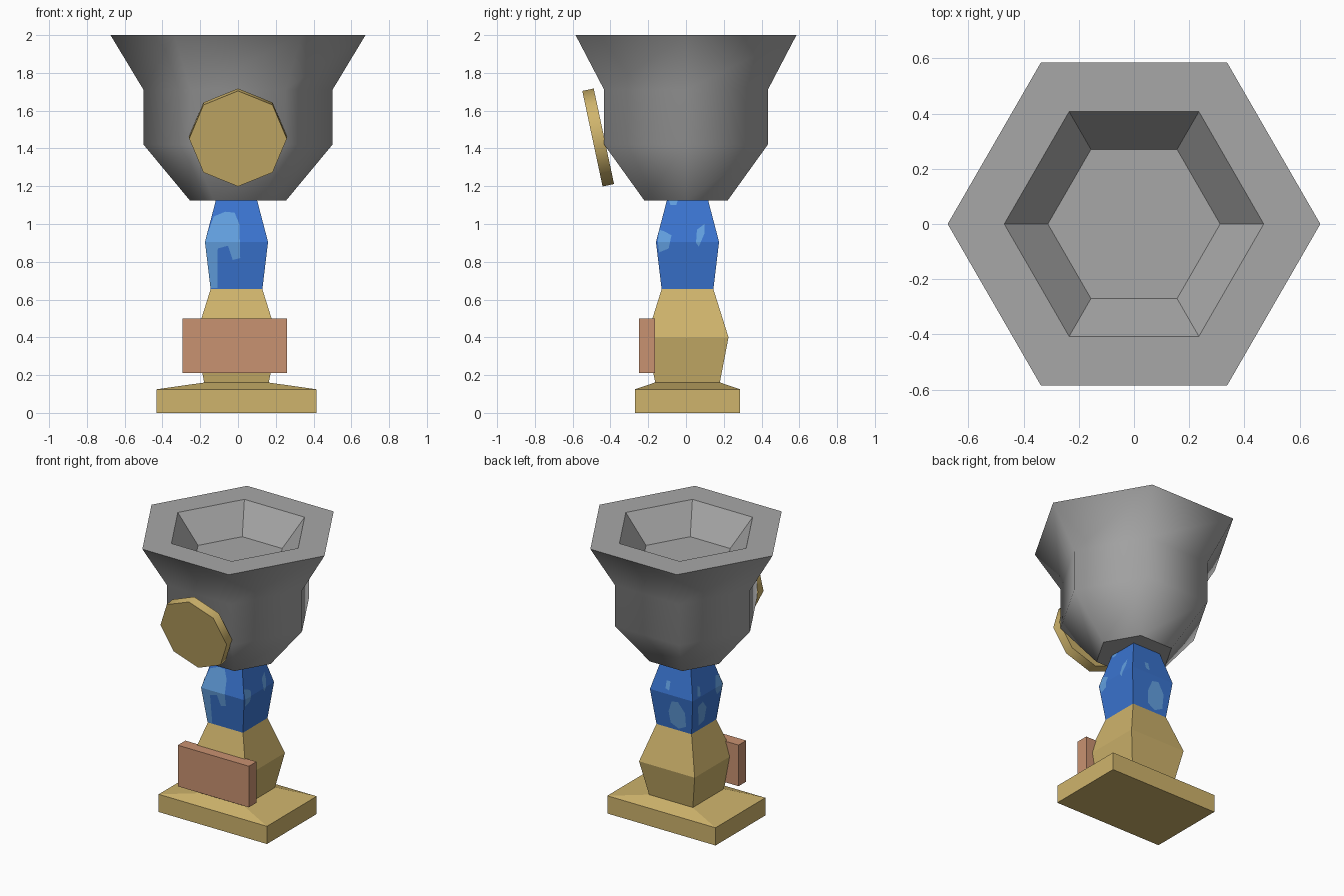
import bpy, bmesh, math
from mathutils import Matrix, Vector

cube = bpy.data.objects.get("Cube")
if cube:
    bpy.data.objects.remove(cube, do_unlink=True)


def material(name, srgb):
    m = bpy.data.materials.new(name)
    m.use_nodes = True
    col = [((c / 255 + 0.055) / 1.055) ** 2.4 for c in srgb] + [1]
    m.diffuse_color = col
    m.node_tree.nodes["Principled BSDF"].inputs["Base Color"].default_value = col
    return m


GREY = material("steel grey", (167, 167, 167))
GOLD = material("dull gold", (207, 180, 108))
COPPER = material("copper", (201, 146, 113))
BLUE = material("deep blue", (58, 116, 208))
LIGHT = material("light blue", (99, 161, 225))
OFFSET = Vector((-0.008, 0.008, 0))     # the stand sits slightly off the bowl's axis


def finish(bm, name, mat, recalc=True):
    if recalc:
        bmesh.ops.recalc_face_normals(bm, faces=bm.faces)
    me = bpy.data.meshes.new(name)
    bm.to_mesh(me)
    bm.free()
    ob = bpy.data.objects.new(name, me)
    bpy.context.collection.objects.link(ob)
    me.materials.append(mat)
    return ob


def loft(name, mat, rings, smooth_bands=0):
    """Skin closed rings of points; the first few bands may be smooth shaded."""
    bm = bmesh.new()
    loops = [[bm.verts.new(p) for p in ring] for ring in rings]
    n = len(loops[0])
    for k, (a, b) in enumerate(zip(loops, loops[1:])):
        for i in range(n):
            j = (i + 1) % n
            f = bm.faces.new((a[i], a[j], b[j], b[i]))
            f.smooth = k < smooth_bands
    bm.faces.new(loops[0][::-1])
    bm.faces.new(loops[-1])
    for e in bm.edges:
        e.smooth = all(f.smooth for f in e.link_faces)
    return finish(bm, name, mat)


def rect(z, hx, hy=None):
    hy = hx if hy is None else hy
    return [OFFSET + Vector((sx * hx, sy * hy, z))
            for sx, sy in ((-1, -1), (1, -1), (1, 1), (-1, 1))]


def hexagon(z, r):
    return [Vector((r * math.cos(i * math.pi / 3), r * math.sin(i * math.pi / 3), z))
            for i in range(6)]


# Stand: plinth, lower stem and blue grip
loft("base_plinth", GOLD, [rect(0, .4225, .2775), rect(.125, .4225, .2775), rect(.16, .175)])
loft("lower_stem", GOLD, [rect(.155, .17), rect(.40, .217), rect(.655, .137)])
GRIP = [(.655, .137), (.905, .167), (1.13, .108)]
loft("blue_grip", BLUE, [rect(z, h) for z, h in GRIP])

# Bowl: smooth outer wall, flat rim, faceted hollow
loft("bowl", GREY, [hexagon(z, r) for z, r in (
    (1.125, .255), (1.42, .50), (1.71, .50), (2, .675), (2, .47), (1.81, .312))],
    smooth_bands=3)

# Name plate
bm = bmesh.new()
bmesh.ops.create_cube(bm, size=1, matrix=Matrix.Translation((-.0175, -.2075, .355))
                      @ Matrix.Diagonal((.555, .085, .29, 1)))
finish(bm, "front_plate", COPPER)

# Tilted eight-sided medallion with a soft edge
bm = bmesh.new()
bmesh.ops.create_cone(bm, cap_ends=True, segments=8, radius1=.2585, radius2=.2585, depth=.062,
                      matrix=Matrix.Translation((0, -.465, 1.458))
                      @ Matrix.Rotation(math.radians(90 + 12), 4, 'X'))
for f in bm.faces:
    f.smooth = len(f.verts) == 4
for e in bm.edges:
    e.smooth = all(f.smooth for f in e.link_faces)
finish(bm, "medallion", GOLD)


# Light patches lying on the grip's four sides
def grip_half(z):
    (z0, h0), (z1, h1), (z2, h2) = GRIP
    if z < z1:
        return h0 + (h1 - h0) * (z - z0) / (z1 - z0)
    return h1 + (h2 - h1) * (z - z1) / (z2 - z1)


def patch(name, turn, outline):
    bm = bmesh.new()
    bm.faces.new([bm.verts.new((u, 0, z)) for u, z in outline])
    bmesh.ops.triangulate(bm, faces=bm.faces)
    bmesh.ops.bisect_plane(bm, geom=bm.verts[:] + bm.edges[:] + bm.faces[:],
                           plane_co=(0, 0, GRIP[1][0]), plane_no=(0, 0, 1))
    for f in bm.faces:
        f.normal_update()
    bmesh.ops.reverse_faces(bm, faces=[f for f in bm.faces if f.normal.y > 0])
    for v in bm.verts:
        h = grip_half(v.co.z)
        v.co.x = max(-h, min(h, v.co.x))
        v.co.y = -h - .003
    bmesh.ops.transform(bm, verts=bm.verts, matrix=Matrix.Translation(OFFSET)
                        @ Matrix.Rotation(turn * math.pi / 2, 4, 'Z'))
    finish(bm, name, LIGHT, recalc=False)


patch("front_patch", 0, [(-.12, 1.04), (-.06, 1.065), (-.01, 1.06), (.015, 1), (.02, .82),
                         (-.02, .81), (-.045, .885), (-.1, .87), (-.12, .8), (-.1, .73),
                         (-.1, .66), (-.14, .66), (-.14, .74), (-.16, .86), (-.17, .92)])
patch("left_patch_edge", 1, [(-.165, .97), (-.12, .96), (-.085, .94), (-.1, .87), (-.15, .85)])
patch("left_patch_middle", 1, [(.045, .9), (.05, .97), (.09, 1), (.09, .95), (.06, .88)])
patch("left_patch_top", 1, [(-.1, 1.13), (-.09, 1.1), (-.06, 1.1), (-.05, 1.13)])
patch("back_patch", 2, [(0, .86), (.05, .87), (.1, .8), (.1, .7), (.04, .67), (-.02, .7),
                        (-.03, .78)])
patch("back_patch_small", 2, [(-.05, .99), (-.02, .99), (-.02, .93), (-.05, .94)])
patch("right_patch_low", 3, [(-.1, .84), (-.05, .86), (0, .8), (-.01, .71), (-.07, .69)])
patch("right_patch_edge", 3, [(.08, .9), (.11, .98), (.16, .97), (.16, .87), (.11, .85)])
patch("right_patch_small", 3, [(-.11, .92), (-.09, .98), (-.07, .97), (-.08, .91)])
